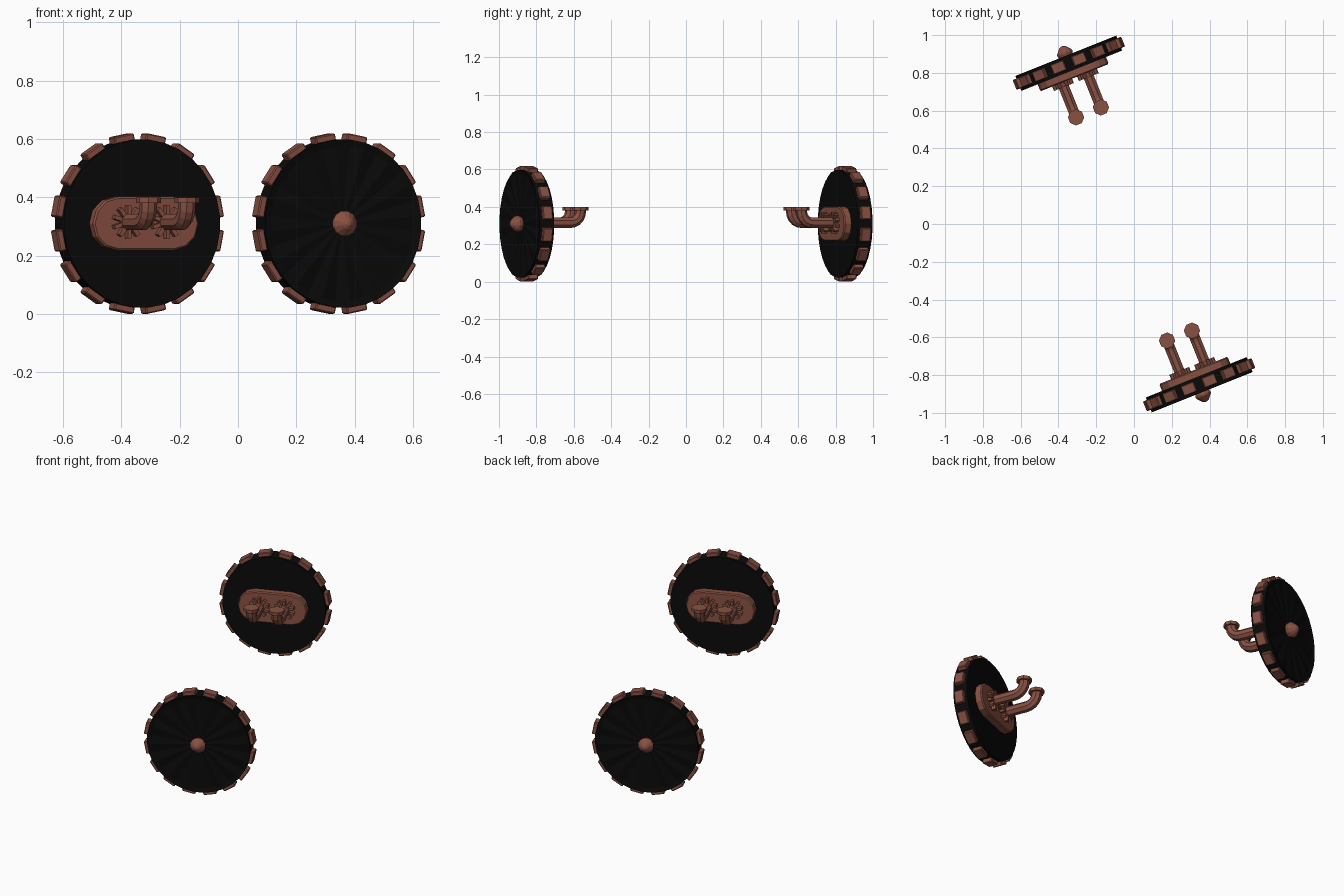
import bpy, bmesh
from math import sin, cos, pi, radians
from mathutils import Matrix, Vector

if "Cube" in bpy.data.objects:
    bpy.data.objects.remove(bpy.data.objects["Cube"])


def material(name, rgb):
    m = bpy.data.materials.new(name)
    m.diffuse_color = (*rgb, 1)
    m.use_nodes = True
    m.node_tree.nodes["Principled BSDF"].inputs["Base Color"].default_value = m.diffuse_color
    return m


BROWN = material("rust_brown", (0.25, 0.082, 0.055))
BLACK = material("rubber_black", (0.003, 0.003, 0.003))

# Local wheel frame: x along the disc, y towards the model centre, z up
FRONT = Matrix.Translation((0.345, -0.851, 0.31)) @ Matrix.Rotation(radians(21.8), 4, 'Z')
PLACES = {"front": FRONT, "rear": Matrix.Rotation(pi, 4, 'Z') @ FRONT}


def finish(name, bm, mat):
    bmesh.ops.recalc_face_normals(bm, faces=bm.faces)
    me = bpy.data.meshes.new(name)
    bm.to_mesh(me)
    bm.free()
    me.materials.append(mat)
    for side, matrix in PLACES.items():
        ob = bpy.data.objects.new(side + "_" + name, me)
        ob.matrix_world = matrix
        bpy.context.collection.objects.link(ob)


def loft(bm, rings):
    vs = [[bm.verts.new(p) for p in r] for r in rings]
    n = len(vs[0])
    for a, b in zip(vs, vs[1:]):
        for i in range(n):
            j = (i + 1) % n
            bm.faces.new((a[i], a[j], b[j], b[i]))
    bm.faces.new(vs[0])
    bm.faces.new(vs[-1])


def ring(r, y, n, pleat=0.0):
    return [(r * cos(2 * pi * (i + .5) / n), y + pleat * (i % 2),
             r * sin(2 * pi * (i + .5) / n)) for i in range(n)]


def box(bm, size, matrix):
    bmesh.ops.create_cube(bm, size=1, matrix=matrix @ Matrix.Diagonal((*size, 1)))


# Disc with a pleated outer face
bm = bmesh.new()
loft(bm, [ring(0.03, -0.034, 32), ring(0.06, -0.036, 32, 0.004),
          ring(0.265, -0.041, 32, 0.008), ring(0.289, -0.0425, 32),
          ring(0.289, 0.0425, 32)])
finish("wheel_disc", bm, BLACK)

# Tread blocks around the rim
bm = bmesh.new()
for i in range(16):
    turn = Matrix.Rotation(2 * pi * (i + .5) / 16, 4, 'Y')
    box(bm, (0.074, 0.056, 0.034), turn @ Matrix.Translation((0, 0, 0.292)))
bmesh.ops.bevel(bm, geom=bm.edges[:], offset=0.004, segments=1, affect='EDGES')
finish("tread_blocks", bm, BROWN)

# Pointed hub on the outer face
bm = bmesh.new()
loft(bm, [ring(0.036, -0.03, 12), ring(0.045, -0.055, 12), ring(0.043, -0.064, 12),
          ring(0.02, -0.09, 12), ring(0.007, -0.097, 12)])
finish("hub_cap", bm, BROWN)

# Rounded mounting plate on the inner face
def stadium(r, y):
    pts = []
    for k in range(14):
        a = -pi / 2 + pi * (k % 7) / 6 + pi * (k // 7)
        pts.append(((0.103 if k < 7 else -0.103) + r * cos(a), y, r * sin(a)))
    return pts


bm = bmesh.new()
loft(bm, [stadium(0.092, 0.035), stadium(0.092, 0.076), stadium(0.086, 0.082)])
finish("mounting_plate", bm, BROWN)

# Pair of elbow pipes with collar studs and end flanges
pipes, collars, flanges = bmesh.new(), bmesh.new(), bmesh.new()
for x in (-0.071, 0.071):
    path = [(0.07, 0.005, 0)]
    for k in range(6):
        a = pi / 2 * k / 5
        path.append((0.22 + 0.06 * sin(a), 0.005 + 0.06 * (1 - cos(a)), a))
    path.append((0.28, 0.075, pi / 2))
    loft(pipes, [[(x + 0.03 * cos(t), y - 0.03 * sin(t) * sin(a), z + 0.03 * sin(t) * cos(a))
                  for t in (2 * pi * (i + .5) / 8 for i in range(8))]
                 for y, z, a in path])
    for i in range(10):
        m = Matrix.Translation((x, 0.092, 0.005)) @ Matrix.Rotation(2 * pi * i / 10, 4, 'Y')
        box(collars, (0.014, 0.03, 0.032), m @ Matrix.Translation((0, 0, 0.041)))
    loft(flanges, [[(x + 0.043 * cos(t), 0.28 + 0.043 * sin(t), z)
                    for t in (2 * pi * (i + .5) / 8 for i in range(8))]
                   for z in (0.071, 0.09)])
finish("elbow_pipes", pipes, BROWN)
finish("pipe_collar_studs", collars, BROWN)
finish("pipe_end_flanges", flanges, BROWN)
